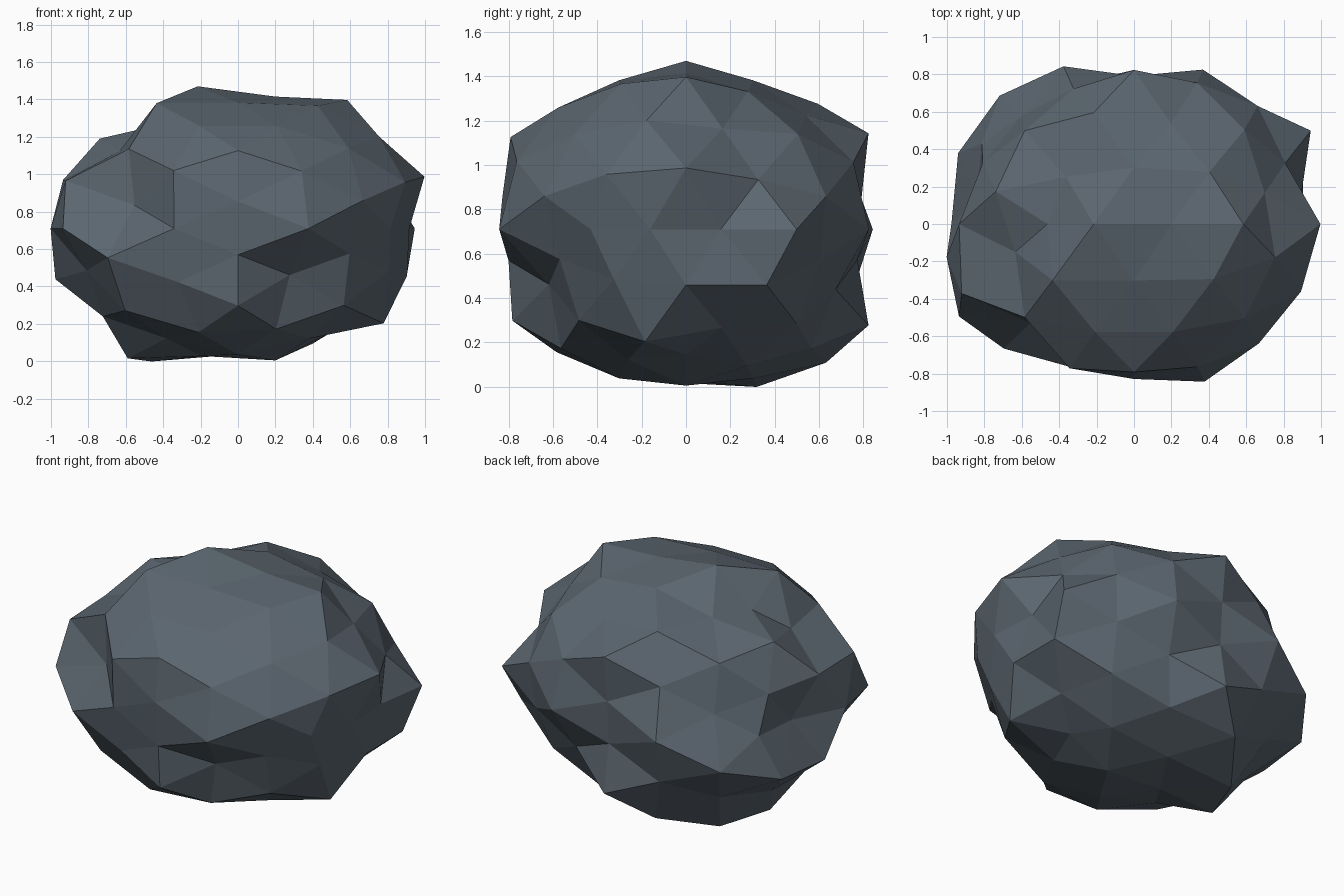
import bpy
import bmesh
from mathutils import Vector

cube = bpy.data.objects.get("Cube")
if cube:
    bpy.data.objects.remove(cube)

# Overall proportions of the boulder and the height of its middle
STRETCH = Vector((1.10, 0.94, 0.80))
MIDDLE = Vector((0, 0, 0.71))

# Corners of one octant of an icosahedron: crown, face and side
PHI = (1 + 5 ** 0.5) / 2
crown = Vector((1, 0, PHI))
face = Vector((0, PHI, 1))
side = Vector((PHI, 1, 0))


def flipped(corner, axis):
    """Mirror a corner across one axis."""
    result = corner.copy()
    result[axis] *= -1
    return result


# Each direction is mirrored into every octant; the percentages give the
# bumps and dents, in the order + then - for x, y and z
bumps = [
    # icosahedron corners
    (crown, "101 83 80 102"),
    (face, "103 103 99 98"),
    (side, "101 87 87 100"),
    # points along the edges that cross a mirror plane
    (crown * 2 + flipped(crown, 0), "90 90 97 87"),
    (face * 2 + flipped(face, 2), "86 84 90 87"),
    (side * 2 + flipped(side, 1), "83 85 78 93"),
    # points along the other edges
    (crown * 2 + face, "91 90 96 86 82 104 98 86"),
    (crown + face * 2, "88 92 94 92 97 103 94 95"),
    (face * 2 + side, "94 84 95 77 90 93 96 89"),
    (face + side * 2, "92 88 93 83 84 100 77 97"),
    (side * 2 + crown, "86 96 95 86 86 100 98 86"),
    (side + crown * 2, "87 85 94 97 92 90 79 90"),
    # middles of the triangles
    (crown + flipped(crown, 0) + face, "90 90 90 90"),
    (side + flipped(side, 1) + crown, "97 88 91 95"),
    (face + flipped(face, 2) + side, "94 96 96 87"),
    (crown + face + side, "93 92 93 89 92 92 92 95"),
]


def octants(direction):
    """All distinct mirror images of a unit direction."""
    signs = [(1, -1) if abs(c) > 0.001 else (1,) for c in direction]
    return [Vector((direction.x * i, direction.y * j, direction.z * k))
            for i in signs[0] for j in signs[1] for k in signs[2]]


# Faceted ball from the directions, then push each corner in or out
bm = bmesh.new()
radius = {}
for direction, percents in bumps:
    for point, percent in zip(octants(direction.normalized()), percents.split()):
        radius[bm.verts.new(point)] = int(percent) / 100
bmesh.ops.convex_hull(bm, input=list(bm.verts))
for vert, size in radius.items():
    vert.co = vert.co * size * STRETCH + MIDDLE
bmesh.ops.recalc_face_normals(bm, faces=list(bm.faces))

mesh = bpy.data.meshes.new("boulder")
bm.to_mesh(mesh)
bm.free()
boulder = bpy.data.objects.new("boulder", mesh)
bpy.context.collection.objects.link(boulder)

# Slate stone colour
stone = bpy.data.materials.new("slate_stone")
stone.use_nodes = True
colour = (0.105, 0.133, 0.160, 1)
stone.diffuse_color = colour
for node in stone.node_tree.nodes:
    if node.type == "BSDF_PRINCIPLED":
        node.inputs["Base Color"].default_value = colour
        node.inputs["Roughness"].default_value = 0.9
mesh.materials.append(stone)
